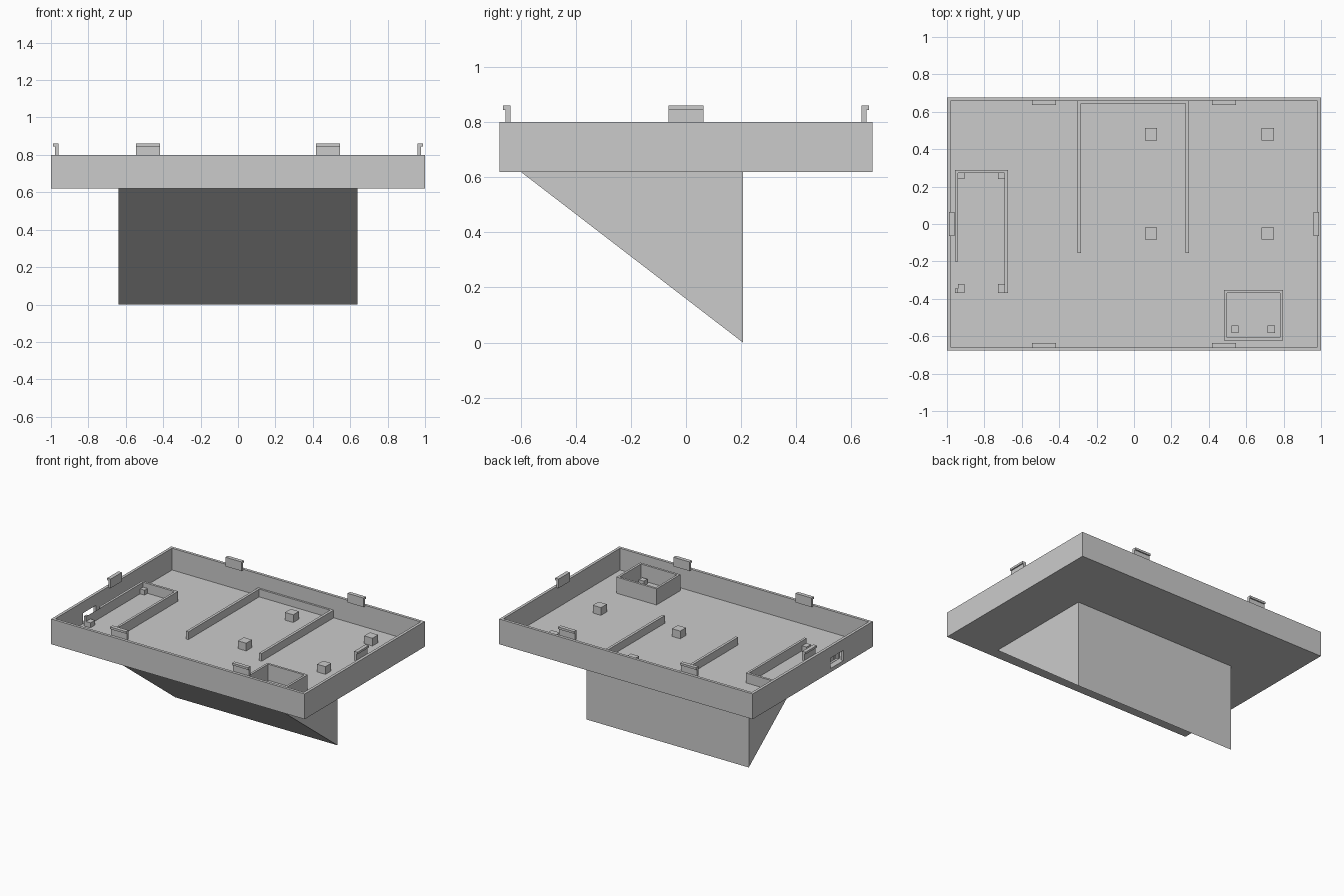
import bpy
import bmesh
from mathutils import Vector

cube = bpy.data.objects.get("Cube")
if cube:
    bpy.data.objects.remove(cube, do_unlink=True)

# Single grey plastic
GREY = (0.6, 0.6, 0.6, 1.0)
plastic = bpy.data.materials.new("grey_plastic")
plastic.use_nodes = True
plastic.diffuse_color = GREY
plastic.node_tree.nodes["Principled BSDF"].inputs["Base Color"].default_value = GREY

BASE, FLOOR, RIM = 0.62, 0.645, 0.80
HALF_X, HALF_Y, WALL = 1.0, 0.677, 0.02
SINK = 0.005  # overlap of fittings into the floor


def make_object(name, bm):
    bmesh.ops.recalc_face_normals(bm, faces=bm.faces[:])
    mesh = bpy.data.meshes.new(name)
    bm.to_mesh(mesh)
    bm.free()
    mesh.materials.append(plastic)
    obj = bpy.data.objects.new(name, mesh)
    bpy.context.collection.objects.link(obj)
    return obj


def box(name, x, y, z):
    bm = bmesh.new()
    bmesh.ops.create_cube(bm, size=1.0)
    for v in bm.verts:
        v.co = Vector([r[0] if c < 0 else r[1] for c, r in zip(v.co, (x, y, z))])
    return make_object(name, bm)


def prism(name, profile, direction):
    """Extrude a closed outline of 3D points along a vector."""
    bm = bmesh.new()
    face = bm.faces.new([bm.verts.new(p) for p in profile])
    moved = bmesh.ops.extrude_face_region(bm, geom=[face], use_keep_orig=True)["geom"]
    bmesh.ops.translate(bm, vec=direction,
                        verts=[g for g in moved if isinstance(g, bmesh.types.BMVert)])
    return make_object(name, bm)


def u_wall(name, x, y, top, t):
    """Three-sided rib, open towards the front."""
    (x0, x1), (y0, y1) = x, y
    outline = [(x0, y0), (x0, y1), (x1, y1), (x1, y0),
               (x1 - t, y0), (x1 - t, y1 - t), (x0 + t, y1 - t), (x0 + t, y0)]
    z = FLOOR - SINK
    return prism(name, [(a, b, z) for a, b in outline], (0, 0, top - z))


def open_box(name, x, y, z, wall, floor):
    """Box with a recess sunk into its top."""
    obj = box(name, x, y, z)
    bm = bmesh.new()
    bm.from_mesh(obj.data)
    bm.faces.ensure_lookup_table()
    top = max(bm.faces, key=lambda f: f.calc_center_median().z)
    bmesh.ops.inset_region(bm, faces=[top], thickness=wall, use_even_offset=True)
    pit = bmesh.ops.extrude_face_region(bm, geom=[top])["geom"]
    bmesh.ops.delete(bm, geom=[top], context='FACES_ONLY') if top.is_valid else None
    for v in (g for g in pit if isinstance(g, bmesh.types.BMVert)):
        v.co.z = floor
    bmesh.ops.recalc_face_normals(bm, faces=bm.faces[:])
    bm.to_mesh(obj.data)
    bm.free()
    return obj


def post(name, x, y, size, top):
    h = size / 2
    return box(name, (x - h, x + h), (y - h, y + h), (FLOOR - SINK, top))


# Shallow tray
tray = open_box("tray", (-HALF_X, HALF_X), (-HALF_Y, HALF_Y), (BASE, RIM), WALL, FLOOR)

# Wedge stand below the tray
prism("wedge_stand", [(-0.64, -0.6, BASE), (-0.64, 0.207, BASE), (-0.64, 0.207, 0)],
      (1.28, 0, 0))

# Ribs and pocket on the tray floor
side_rib = u_wall("side_board_rib", (-0.957, -0.675), (-0.37, 0.29), 0.715, 0.017)
u_wall("centre_rib", (-0.302, 0.295), (-0.155, HALF_Y - WALL + SINK), 0.70, 0.019)
open_box("corner_pocket", (0.48, 0.797), (-0.623, -0.353), (FLOOR - SINK, 0.76), 0.016, FLOOR)

# Support posts
for x in (0.09, 0.715):
    for y in (0.48, -0.05):
        post("support_post", x, y, 0.065, 0.70)
for x in (0.54, 0.733):
    post("pocket_post", x, -0.563, 0.04, 0.68)
for x0, x1 in ((-0.942, -0.905), (-0.727, -0.69)):
    for y in ((0.24, 0.275), (-0.37, -0.32)):
        box("side_board_post", (x0, x1), y, (FLOOR - SINK, 0.68))

# Port opening through the right wall and its rib
cutter = box("port_cutter", (-1.1, -0.941), (-0.345, -0.2), (FLOOR + 0.002, 0.72))
cutter.hide_render = True
for obj in (tray, side_rib):
    cut = obj.modifiers.new("port", 'BOOLEAN')
    cut.operation = 'DIFFERENCE'
    cut.solver = 'EXACT'
    cut.object = cutter
    bpy.context.view_layer.objects.active = obj
    bpy.ops.object.modifier_apply(modifier=cut.name)
bpy.data.objects.remove(cutter, do_unlink=True)

# Hooked snap clips: (outward offset from the rim line, height)
hook = [(-0.04, RIM - SINK), (-0.022, RIM - SINK), (-0.022, 0.845),
        (-0.013, 0.845), (-0.013, 0.86), (-0.04, 0.86)]
for s in (-1, 1):
    for x in (-0.545, 0.418):
        prism("long_side_clip", [(x, s * (HALF_Y + d), z) for d, z in hook], (0.127, 0, 0))
    prism("short_side_clip", [(s * (HALF_X + d + 0.001), -0.063, z) for d, z in hook],
          (0, 0.126, 0))
